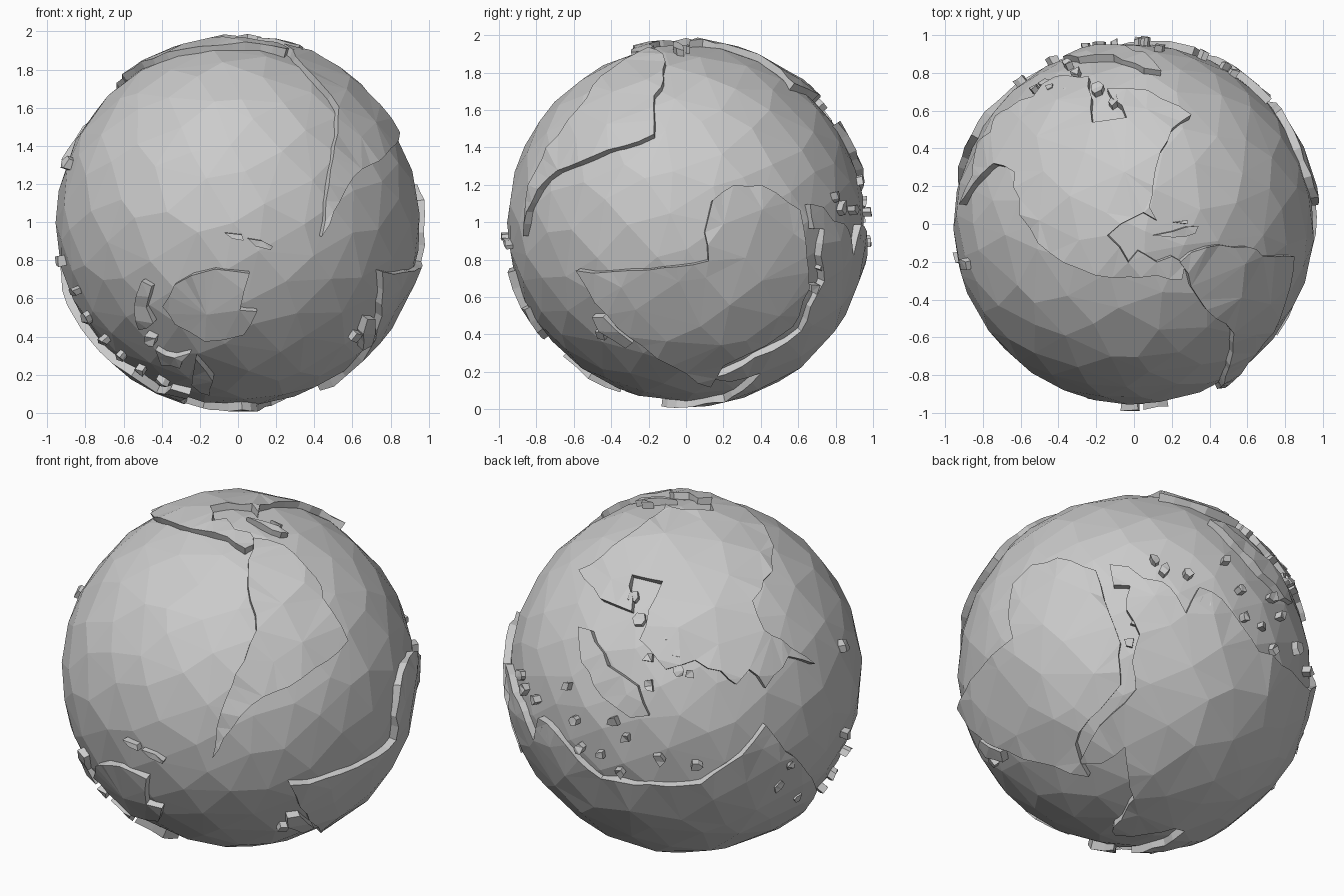
import bpy, bmesh, math, random
from mathutils import Vector
from mathutils.geometry import delaunay_2d_cdt

if "Cube" in bpy.data.objects:
    bpy.data.objects.remove(bpy.data.objects["Cube"])

random.seed(4)
CENTRE = Vector((0, 0, 0.995))
SEA, LAND, ROOT = 0.957, 0.988, 0.925

# Directions the coastlines were drawn from: azimuth, elevation
VIEWS = {'F': (0, 0), 'R': (90, 0), 'T': (0, 90), 'B': (0, -90),
         'BL': (215, 25), 'BR': (140, -30)}


def on_sphere(view, u, v):
    a, e = (math.radians(k) for k in VIEWS[view])
    h = Vector((math.sin(a), -math.cos(a), 0))
    z = Vector((0, 0, 1))
    right = Vector((-h.y, h.x, 0))
    up = z * math.cos(e) - h * math.sin(e)
    out = h * math.cos(e) + z * math.sin(e)
    d = math.sqrt(max(0, 0.955 - u * u - v * v))
    return (right * u + up * v + out * d).normalized()


def outline(*parts):
    return [on_sphere(view, u, v) for view, pts in parts for u, v in pts]


def finish(name, bm):
    bmesh.ops.recalc_face_normals(bm, faces=bm.faces)
    me = bpy.data.meshes.new(name)
    bm.to_mesh(me)
    bm.free()
    ob = bpy.data.objects.new(name, me)
    ob.location = CENTRE
    bpy.context.collection.objects.link(ob)


def jitter(r):
    return Vector([random.uniform(-r, r) for _ in range(3)])


# Irregular, evenly spread facet corners
N = 260
facets = []
for i in range(N):
    z = 1 - (2 * i + 1) / N
    r, t = math.sqrt(1 - z * z), i * math.pi * (3 - math.sqrt(5))
    facets.append((Vector((r * math.cos(t), r * math.sin(t), z)) + jitter(0.05)).normalized())

# Ocean ball
bm = bmesh.new()
for p in facets:
    bm.verts.new(p * SEA)
bmesh.ops.convex_hull(bm, input=bm.verts)
finish("ocean", bm)


def add_plate(bm, coast, rough=0.012, height=0.008):
    """Raised faceted plate with cliffs, triangulated in a stereographic plane."""
    pts = []
    for p, q in zip(coast, coast[1:] + coast[:1]):
        pts.append(p)
        n = int((q - p).length / 0.11) if rough else 0
        pts += [(p.lerp(q, (k + 1) / (n + 1)) + jitter(rough)).normalized() for k in range(n)]
    c = sum(pts, Vector()).normalized()
    u = c.orthogonal().normalized()
    v = c.cross(u)
    inner = [p for p in facets if p.dot(c) > -0.5 and min((p - q).length for q in pts) > 0.06]
    flat = [Vector((p.dot(u), p.dot(v))) / (1 + p.dot(c)) for p in pts + inner]
    n = len(pts)
    res = delaunay_2d_cdt(flat, [(i, (i + 1) % n) for i in range(n)], [], 1, 1e-5)
    vs, made = {}, []
    for tri in res[2]:
        for i in tri:
            if i not in vs:
                s = res[0][i]
                k = s.length_squared
                d = (u * (2 * s.x) + v * (2 * s.y) + c * (1 - k)) / (1 + k)
                vs[i] = bm.verts.new(d * (LAND + random.uniform(-height, height)))
        made.append(bm.faces.new([vs[i] for i in tri]))
    rim = list({e for f in made for e in f.edges if e.is_boundary})
    ext = bmesh.ops.extrude_edge_only(bm, edges=rim)
    for w in ext['geom']:
        if isinstance(w, bmesh.types.BMVert):
            w.co = w.co.normalized() * ROOT


def plate(name, *parts):
    bm = bmesh.new()
    add_plate(bm, outline(*parts))
    finish(name, bm)


# Southern triangular continent, upper right of the front
plate("south_west_continent",
      ('T', [(.24, -.2), (.3, -.15), (.45, -.11), (.6, -.12), (.68, -.17), (.84, -.17)]),
      ('R', [(-.33, .41), (-.5, .35), (-.68, .28), (-.78, .18), (-.84, .06), (-.87, -.07)]),
      ('F', [(.47, .2), (.5, .4), (.52, .6), (.38, .78), (.3, .87)]))

# Continent over the top
plate("north_west_continent",
      ('T', [(.27, -.21), (.2, -.17), (.12, -.2), (.02, -.14), (-.03, -.2), (-.14, -.06),
             (-.07, 0), (.05, .06), (.12, .02), (.08, .09), (.1, .2), (.14, .38), (.2, .5), (.3, .57)]),
      ('BL', [(-.46, .39), (-.29, .32), (-.29, .52), (-.125, .48), (-.2, .33), (-.25, .17),
              (-.11, .01), (.05, .06), (.19, 0), (.27, -.07), (.34, .01), (.43, -.09), (.55, .08),
              (.69, .04), (.51, .17), (.42, .22), (.36, .38)]),
      ('T', [(-.6, .05), (-.5, -.1), (-.37, -.2), (-.2, -.27), (-.03, -.28), (.12, -.27), (.25, -.29)]))

# Continent on the right side
plate("south_continent",
      ('R', [(-.58, -.25), (-.2, -.25), (-.05, -.23), (.12, -.2), (.1, -.05), (.14, .12),
             (.25, .2), (.4, .2), (.6, .07), (.63, -.1), (.65, -.35), (.57, -.55), (.35, -.68),
             (.2, -.76), (.13, -.87), (0, -.8), (-.3, -.6), (-.48, -.42)]))

# Largest continent, over the back and underside
plate("great_continent",
      ('BR', [(.01, -.1), (-.19, -.3), (-.3, -.5), (-.18, -.5), (-.05, -.41), (-.03, -.56), (0, -.68)]),
      ('B', [(.14, -.1), (.1, .05), (.02, .13), (-.1, 0), (-.18, -.12), (-.27, -.1), (-.3, .1),
             (-.25, .32), (-.35, .3), (-.42, .12), (-.55, .18), (-.65, .12), (-.76, .05)]),
      ('BL', [(.7, -.64), (.62, -.5), (.5, -.38), (.43, -.29), (.3, -.45), (.08, -.6),
              (-.19, -.61), (-.46, -.58), (-.58, -.48)]),
      ('BR', [(.47, .39), (.35, .45), (.28, .31), (.23, .4), (.15, .48), (.05, .5), (-.03, .56),
              (-.13, .57), (-.11, .46), (-.02, .46), (-.04, .33), (.03, .2), (-.01, .05)]))

# Continent low on the front
plate("front_continent",
      ('F', [(-.33, -.32), (-.24, -.27), (-.12, -.24), (.06, -.26), (.01, -.45), (.1, -.46),
             (.03, -.58), (-.17, -.61), (-.33, -.53), (-.39, -.43)]))

# Large islands
plate("polar_island", ('BL', [(-.58, .24), (-.51, .22), (-.42, .03), (-.26, -.08), (-.2, -.24),
                              (-.3, -.25), (-.45, -.14), (-.56, .05)]))
plate("right_island", ('R', [(-.5, -.5), (-.44, -.5), (-.28, -.63), (-.32, -.66), (-.46, -.57)]))
plate("front_island", ('F', [(-.5, -.3), (-.45, -.33), (-.48, -.44), (-.44, -.52), (-.52, -.56), (-.54, -.43)]))
plate("low_island_a", ('F', [(-.43, -.66), (-.33, -.7), (-.25, -.68), (-.3, -.75), (-.4, -.74)]))
plate("low_island_b", ('F', [(-.22, -.7), (-.13, -.82), (-.15, -.9), (-.24, -.84)]))
plate("long_island_a", ('F', [(-.07, -.05), (.02, -.06), (.03, -.09), (-.03, -.08)]))
plate("long_island_b", ('F', [(.05, -.08), (.18, -.12), (.17, -.14), (.09, -.12)]))
plate("gulf_island_a", ('T', [(.1, -.06), (.2, -.04), (.34, -.01), (.32, -.05), (.2, -.07)]))
plate("gulf_island_b", ('T', [(.21, .01), (.28, .02), (.28, 0)]))

# Small rocky islets scattered along the coasts: view, radius, positions
ISLETS = [
    ('BL', .035, [(-.65, -.08), (-.33, -.36), (-.15, -.48), (.06, -.51), (-.25, .28), (-.04, .0),
                  (-.2, .08), (-.12, .2), (-.2, -.08), (.56, -.5), (.5, -.62), (.6, -.68), (-.36, -.55),
                  (-.28, .4), (-.05, .1), (.02, -.01), (-.76, -.33)]),
    ('BR', .035, [(.17, .55), (.29, .53), (.12, .6), (.6, .3), (.7, .25), (.75, .4), (.02, .27), (-.03, .15),
                  (.58, .45)]),
    ('F', .04, [(-.86, -.36), (-.8, -.5), (-.7, -.62), (-.62, -.7), (-.52, -.78), (-.4, -.84),
                (-.94, -.2), (-.9, .32), (.62, -.6), (-.46, -.62)]),
]
bm = bmesh.new()
for view, size, spots in ISLETS:
    for x, y in spots:
        c = on_sphere(view, x, y)
        u = c.orthogonal().normalized()
        v = c.cross(u)
        n = random.choice((4, 5, 6))
        ring = []
        for k in range(n):
            t, r = 2 * math.pi * k / n, size * random.uniform(0.5, 1.25)
            ring.append((c + u * (r * math.cos(t)) + v * (r * math.sin(t))).normalized())
        add_plate(bm, ring, 0, 0.012)
finish("islets", bm)
